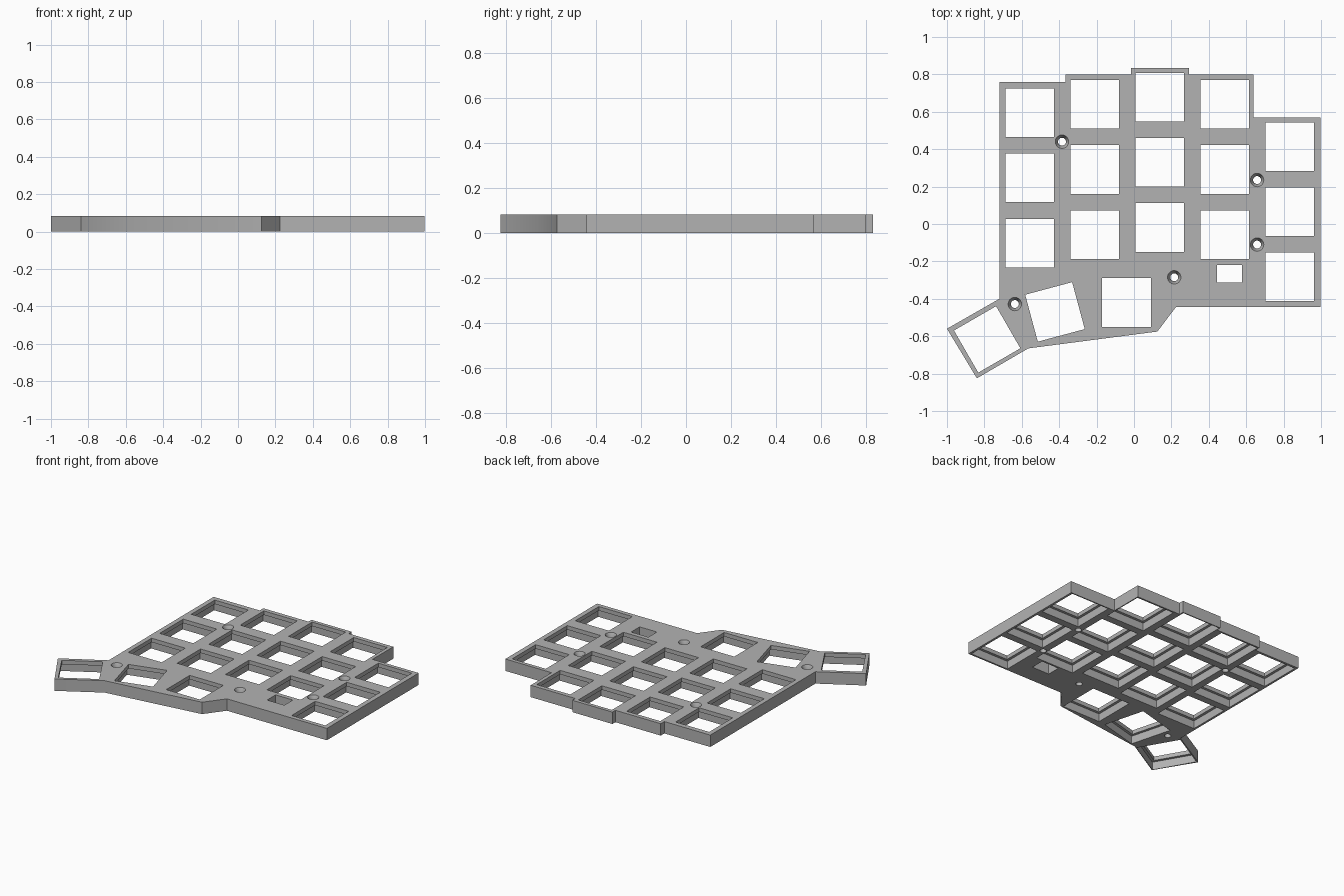
import bpy
import bmesh
from math import cos, sin, pi, radians
from mathutils import Matrix

cube = bpy.data.objects.get("Cube")
if cube:
    bpy.data.objects.remove(cube, do_unlink=True)

THICK = 0.083      # plate thickness
LIP = 0.028        # thin lip that holds each switch
HOLE = 0.13        # half width of a switch hole
POCKET = 0.148     # half width of the pocket underneath
PITCH = 0.3485     # spacing of keys in a column
OVER = 0.02        # cutter overshoot

grey = bpy.data.materials.new("plate grey")
grey.use_nodes = True
colour = (0.45, 0.45, 0.45, 1)
grey.diffuse_color = colour
grey.node_tree.nodes["Principled BSDF"].inputs["Base Color"].default_value = colour


def loft(bm, rings):
    """Join equal-length rings of points into a closed solid, bottom to top."""
    loops = [[bm.verts.new(p) for p in ring] for ring in rings]
    n = len(loops[0])
    for low, high in zip(loops, loops[1:]):
        for i in range(n):
            j = (i + 1) % n
            bm.faces.new((low[i], low[j], high[j], high[i]))
    bm.faces.new(loops[0][::-1])
    bm.faces.new(loops[-1])


def rect(w, h, z, place):
    return [place @ Matrix.Translation((x, y, z)).translation
            for x, y in ((-w, -h), (w, -h), (w, h), (-w, h))]


def circle(r, z, place, n=32):
    return [place @ Matrix.Translation((r * cos(2 * pi * i / n), r * sin(2 * pi * i / n), z)).translation
            for i in range(n)]


def finish(bm, name):
    bmesh.ops.recalc_face_normals(bm, faces=bm.faces[:])
    mesh = bpy.data.meshes.new(name)
    bm.to_mesh(mesh)
    bm.free()
    mesh.materials.append(grey)
    obj = bpy.data.objects.new(name, mesh)
    bpy.context.collection.objects.link(obj)
    return obj


# Plate outline, stepped along the back, with the thumb cluster at the front
outline = [(-0.72, 0.76), (-0.72, -0.40), (-1.0, -0.56), (-0.84, -0.825),
           (-0.565, -0.665), (0.125, -0.575), (0.225, -0.443), (0.997, -0.443),
           (0.997, 0.57), (0.64, 0.57), (0.64, 0.80), (0.295, 0.80),
           (0.295, 0.833), (-0.015, 0.833), (-0.015, 0.80), (-0.365, 0.80),
           (-0.365, 0.76)]
bm = bmesh.new()
loft(bm, [[(x, y, z) for x, y in outline] for z in (0, THICK)])
plate = finish(bm, "keyboard_plate")

# Switch positions: five staggered columns, then three thumb keys
keys = []
for x, y in ((-0.557, 0.595), (-0.21, 0.64), (0.137, 0.678), (0.485, 0.64), (0.833, 0.414)):
    keys += [(x, y - row * PITCH, 0) for row in range(3)]
keys += [(-0.04, -0.42, 0), (-0.4225, -0.47, 15), (-0.785, -0.617, 30)]

bm = bmesh.new()
# Stepped switch openings
for x, y, angle in keys:
    place = Matrix.Translation((x, y, 0)) @ Matrix.Rotation(radians(angle), 4, "Z")
    shelf = THICK - LIP
    loft(bm, [rect(w, w, z, place) for w, z in
              ((POCKET, -OVER), (POCKET, shelf), (HOLE, shelf), (HOLE, THICK + OVER))])

# Reset button slot
place = Matrix.Translation((0.51, -0.265, 0))
loft(bm, [rect(0.067, 0.047, z, place) for z in (-OVER, THICK + OVER)])

# Countersunk screw holes
for x, y in ((-0.385, 0.44), (0.658, 0.235), (0.658, -0.11), (0.215, -0.285), (-0.637, -0.428)):
    place = Matrix.Translation((x, y, 0))
    loft(bm, [circle(r, z, place) for r, z in
              ((0.021, -OVER), (0.021, THICK - 0.03), (0.036, THICK), (0.036, THICK + OVER))])
cutter = finish(bm, "opening_cutter")
cutter.hide_render = True

# Cut every opening at once
cut = plate.modifiers.new("openings", "BOOLEAN")
cut.operation = "DIFFERENCE"
cut.solver = "EXACT"
cut.object = cutter
bpy.context.view_layer.objects.active = plate
plate.select_set(True)
bpy.ops.object.modifier_apply(modifier=cut.name)
bpy.data.objects.remove(cutter, do_unlink=True)
bpy.ops.object.shade_smooth_by_angle(angle=radians(30))
